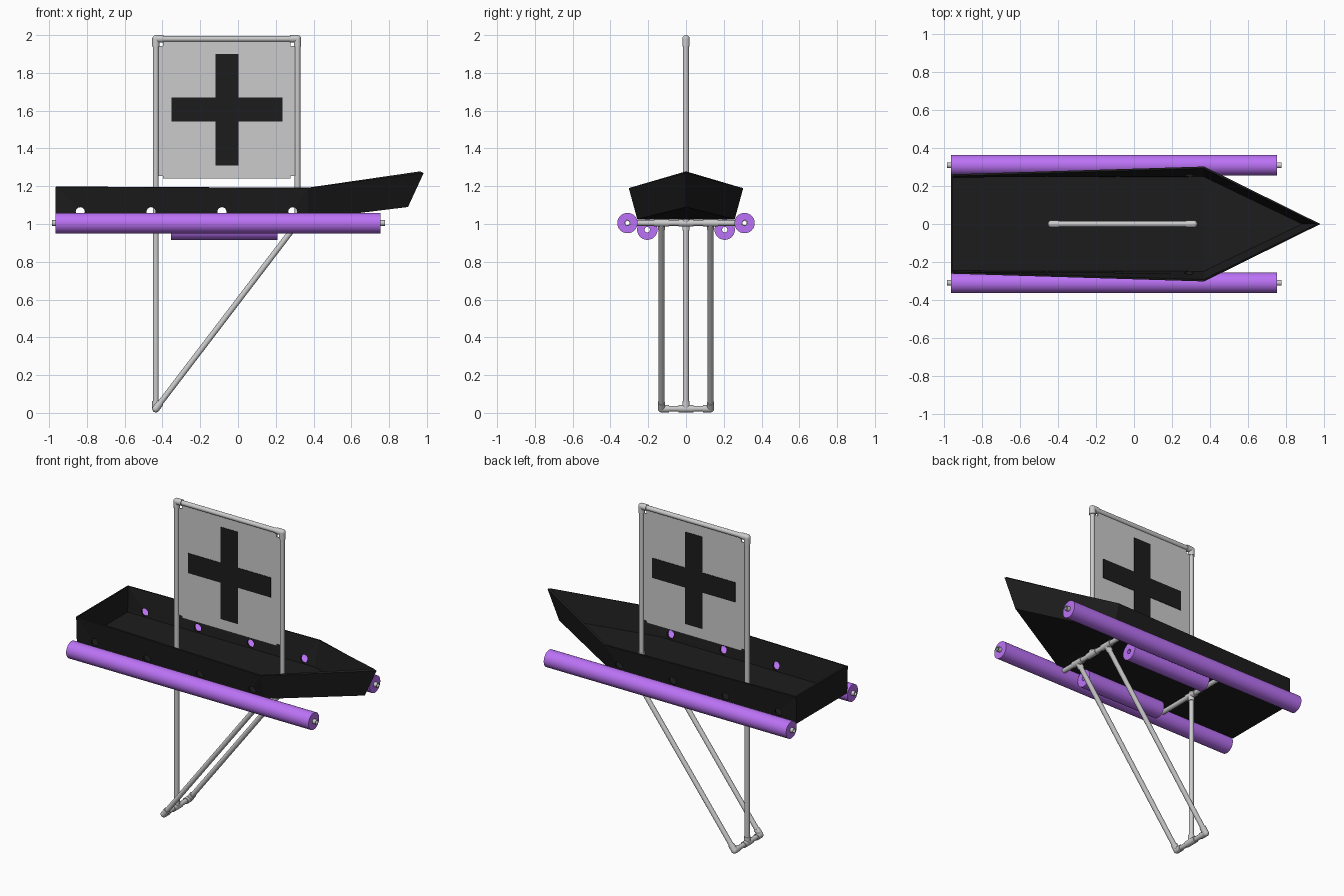
import bpy, bmesh
from mathutils import Vector

if "Cube" in bpy.data.objects:
    bpy.data.objects.remove(bpy.data.objects["Cube"])

def material(name, rgb):
    m = bpy.data.materials.new(name)
    m.diffuse_color = (*rgb, 1)
    m.use_nodes = True
    m.node_tree.nodes["Principled BSDF"].inputs["Base Color"].default_value = m.diffuse_color
    return m

BLACK = material("matte_black", (0.012, 0.012, 0.012))
PURPLE = material("purple_foam", (0.50, 0.17, 0.92))

def finish(name, bm, mat=None, smooth=True):
    me = bpy.data.meshes.new(name)
    bm.to_mesh(me)
    bm.free()
    ob = bpy.data.objects.new(name, me)
    bpy.context.collection.objects.link(ob)
    if mat:
        me.materials.append(mat)
    if smooth:
        bpy.ops.object.select_all(action='DESELECT')
        ob.select_set(True)
        bpy.context.view_layer.objects.active = ob
        bpy.ops.object.shade_smooth_by_angle(angle=0.7)
    return ob

def add_rod(bm, a, b, r, seg=20):
    a, b = Vector(a), Vector(b)
    new = bmesh.ops.create_cone(bm, cap_ends=True, segments=seg, radius1=r, radius2=r,
                                depth=(b - a).length)["verts"]
    rot = (b - a).to_track_quat('Z', 'Y').to_matrix().to_4x4()
    bmesh.ops.transform(bm, matrix=rot, verts=new)
    bmesh.ops.translate(bm, vec=(a + b) / 2, verts=new)

def rod(name, a, b, r=0.015):
    bm = bmesh.new()
    add_rod(bm, a, b, r)
    return finish(name, bm)

def fitting(name, p, dirs, r=0.0195, length=0.04):
    """Pipe fitting: ball at the corner with a collar along each pipe."""
    bm = bmesh.new()
    p = Vector(p)
    ball = bmesh.ops.create_uvsphere(bm, u_segments=20, v_segments=12, radius=r)["verts"]
    bmesh.ops.translate(bm, vec=p, verts=ball)
    for d in dirs:
        add_rod(bm, p, p + Vector(d).normalized() * length, r)
    return finish(name, bm)

def tube(name, x0, x1, y, z, ro, ri, mat=None, seg=32):
    """Hollow tube along x."""
    bm = bmesh.new()
    rings = []
    for x, r in ((x0, ro), (x1, ro), (x1, ri), (x0, ri)):
        ring = bmesh.ops.create_circle(bm, segments=seg, radius=r)["verts"]
        for v in ring:
            v.co = Vector((x, y + v.co.x, z + v.co.y))
        rings.append(ring)
    for k in range(4):
        a, b = rings[k], rings[(k + 1) % 4]
        for i in range(seg):
            j = (i + 1) % seg
            bm.faces.new((a[i], a[j], b[j], b[i]))
    bmesh.ops.recalc_face_normals(bm, faces=bm.faces)
    return finish(name, bm, mat)

def box(name, lo, hi, mat=None):
    bm = bmesh.new()
    lo, hi = Vector(lo), Vector(hi)
    for v in bmesh.ops.create_cube(bm, size=1)["verts"]:
        v.co = (lo + hi) / 2 + v.co * (hi - lo)
    return finish(name, bm, mat, False)

# hull: open tray with pointed raised bow
bottom = [(-0.965, -0.255, 1.025), (0.37, -0.258, 1.025), (0.9, 0, 1.09),
          (0.37, 0.258, 1.025), (-0.965, 0.255, 1.025)]
top = [(-0.965, -0.262, 1.197), (0.37, -0.303, 1.19), (0.983, 0, 1.27),
       (0.37, 0.303, 1.19), (-0.965, 0.262, 1.197)]
bm = bmesh.new()
b = [bm.verts.new(p) for p in bottom]
t = [bm.verts.new(p) for p in top]
for i in range(5):
    j = (i + 1) % 5
    bm.faces.new((b[i], b[j], t[j], t[i]))
bm.faces.new((b[4], b[3], b[1], b[0]))
bm.faces.new((b[3], b[2], b[1]))
hull = finish("hull", bm, BLACK, False)
sol = hull.modifiers.new("wall", 'SOLIDIFY')
sol.thickness, sol.offset, sol.use_even_offset = 0.01, -1, True

# drain holes through both hull sides
bm = bmesh.new()
for x in (-0.835, -0.46, -0.085, 0.29):
    add_rod(bm, (x, -0.5, 1.065), (x, 0.5, 1.065), 0.024, 24)
cutter = finish("drain_hole_cutter", bm, None, False)
cutter.hide_render = True
cutter.display_type = 'WIRE'
cut = hull.modifiers.new("drain_holes", 'BOOLEAN')
cut.operation, cut.object, cut.solver = 'DIFFERENCE', cutter, 'EXACT'

# floats on both sides
for s, side in ((-1, "right"), (1, "left")):
    tube(f"outer_float_{side}", -0.965, 0.755, s * 0.31, 1.005, 0.054, 0.0155, PURPLE)
    tube(f"float_pipe_{side}", -0.985, 0.777, s * 0.31, 1.005, 0.015, 0.011)
    tube(f"inner_float_{side}", -0.355, 0.21, s * 0.205, 0.97, 0.054, 0.014, PURPLE)

# mast frame and cross bars
XB, XF, ZT, ZM, ZB, YS = -0.435, 0.315, 1.98, 1.005, 0.022, 0.13
rod("rear_mast", (XB, 0, ZB), (XB, 0, ZT))
rod("front_mast", (XF, 0, ZM), (XF, 0, ZT))
rod("top_rail", (XB, 0, ZT), (XF, 0, ZT))
for x, n in ((XB, "rear"), (XF, "front")):
    rod(f"{n}_cross_bar", (x, -0.27, ZM), (x, 0.27, ZM))
    fitting(f"{n}_top_elbow", (x, 0, ZT), [(0, 0, -1), (1 if x < 0 else -1, 0, 0)])
    fitting(f"{n}_cross_tee", (x, 0, ZM), [(0, 1, 0), (0, -1, 0), (0, 0, -1 if x < 0 else 1)])

# lower keel frame
rod("keel_bar", (XB, -YS, ZB), (XB, YS, ZB))
fitting("keel_tee", (XB, 0, ZB), [(0, 1, 0), (0, -1, 0), (0, 0, 1)])
along = Vector((XF - XB, 0, ZM - ZB))
for s, side in ((-1, "right"), (1, "left")):
    rod(f"keel_strut_{side}", (XB, s * YS, ZB), (XF, s * YS, ZM))
    fitting(f"keel_elbow_{side}", (XB, s * YS, ZB), [along, (0, -s, 0)])
    fitting(f"strut_tee_{side}", (XF, s * YS, ZM), [-along, (0, 1, 0), (0, -1, 0)])

# sign panel with clipped corners
x0, x1, z0, z1, c = -0.422, 0.302, 1.242, 1.967, 0.025
outline = [(x0 + c, z0), (x1 - c, z0), (x1 - c, z0 + c / 2), (x1, z0 + c / 2),
           (x1, z1 - c), (x1 - c, z1 - c), (x1 - c, z1), (x0 + c, z1),
           (x0 + c, z1 - c), (x0, z1 - c), (x0, z0 + c / 2), (x0 + c, z0 + c / 2)]
bm = bmesh.new()
face = bm.faces.new([bm.verts.new((x, -0.003, z)) for x, z in outline])
ext = bmesh.ops.extrude_face_region(bm, geom=[face])["geom"]
bmesh.ops.translate(bm, vec=(0, 0.006, 0), verts=[g for g in ext if isinstance(g, bmesh.types.BMVert)])
bmesh.ops.recalc_face_normals(bm, faces=bm.faces)
finish("sign_panel", bm, None, False)

# cross marking showing on both faces
box("cross_upright", (-0.12, -0.006, 1.31), (0.003, 0.006, 1.9), BLACK)
box("cross_arm_left", (-0.352, -0.006, 1.543), (-0.12, 0.006, 1.67), BLACK)
box("cross_arm_right", (0.003, -0.006, 1.543), (0.236, 0.006, 1.67), BLACK)
